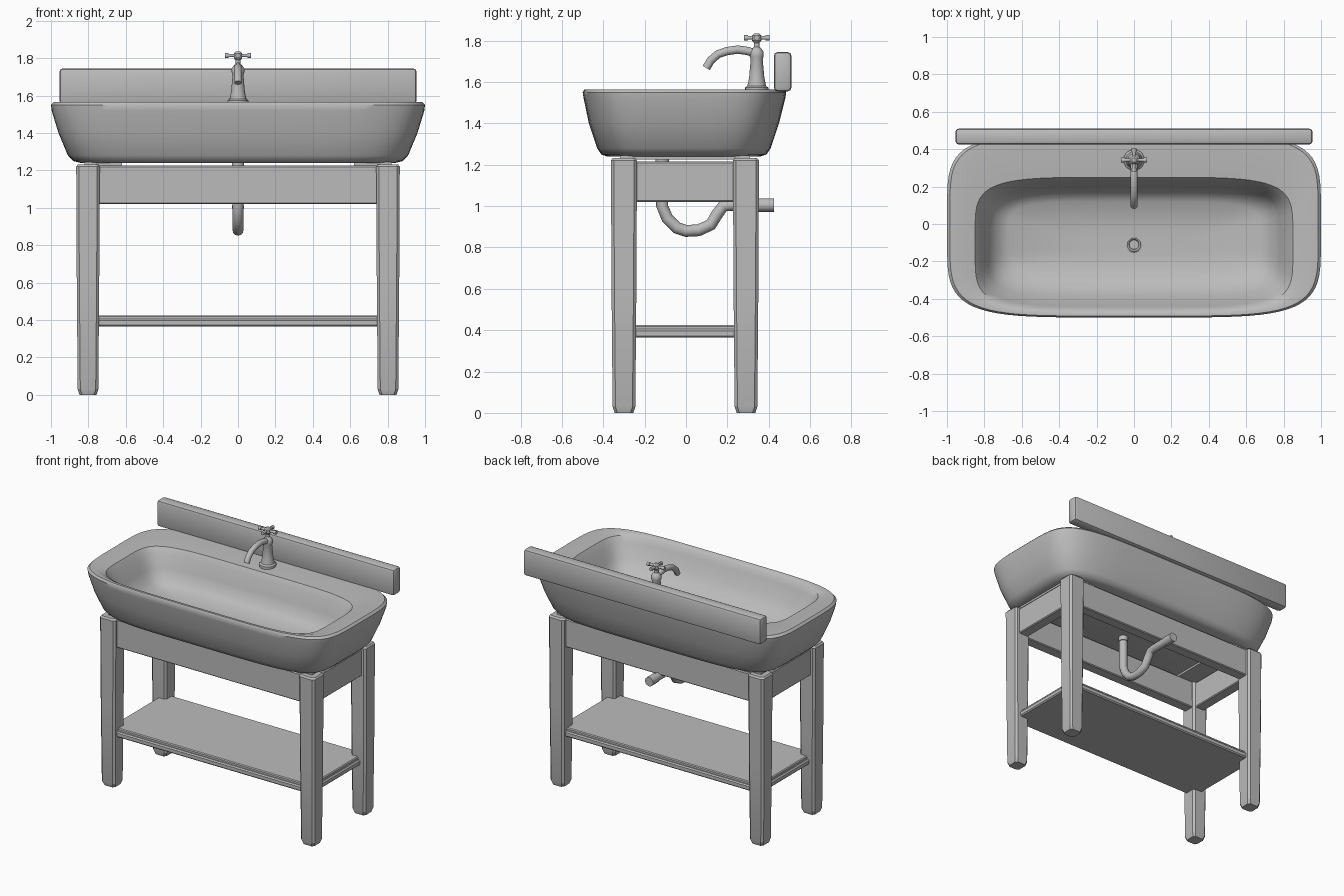
import bpy, bmesh, math
from mathutils import Vector

if "Cube" in bpy.data.objects:
    bpy.data.objects.remove(bpy.data.objects["Cube"], do_unlink=True)

grey = bpy.data.materials.new("plain_grey")
grey.use_nodes = True
grey.diffuse_color = (0.5, 0.5, 0.5, 1)
grey.node_tree.nodes["Principled BSDF"].inputs["Base Color"].default_value = (0.5, 0.5, 0.5, 1)


def finish(name, bm, smooth=None):
    """Turn a bmesh into a named object."""
    bmesh.ops.recalc_face_normals(bm, faces=bm.faces)
    mesh = bpy.data.meshes.new(name)
    bm.to_mesh(mesh)
    bm.free()
    mesh.materials.append(grey)
    obj = bpy.data.objects.new(name, mesh)
    bpy.context.collection.objects.link(obj)
    if smooth:
        bpy.ops.object.select_all(action='DESELECT')
        obj.select_set(True)
        bpy.context.view_layer.objects.active = obj
        bpy.ops.object.shade_smooth_by_angle(angle=math.radians(smooth))
    return obj


def loft(name, rings, smooth=35):
    """Skin a list of closed rings and cap both ends."""
    bm = bmesh.new()
    loops = [[bm.verts.new(p) for p in ring] for ring in rings]
    for a, b in zip(loops, loops[1:]):
        for i in range(len(a)):
            j = (i + 1) % len(a)
            bm.faces.new((a[i], a[j], b[j], b[i]))
    bm.faces.new(loops[0])
    bm.faces.new(loops[-1])
    return finish(name, bm, smooth)


def box(name, lo, hi, bevel=0.0, segments=1, smooth=None):
    bm = bmesh.new()
    bmesh.ops.create_cube(bm, size=1)
    for v in bm.verts:
        v.co = Vector([lo[k] + (v.co[k] + 0.5) * (hi[k] - lo[k]) for k in range(3)])
    if bevel:
        bmesh.ops.bevel(bm, geom=bm.edges[:], offset=bevel, segments=segments,
                        profile=0.5, affect='EDGES')
    return finish(name, bm, smooth)


def tube(name, points, radius, sides=12):
    """Round pipe swept along a path."""
    pts = [Vector(p) for p in points]
    rings = []
    for i, p in enumerate(pts):
        t = (pts[min(i + 1, len(pts) - 1)] - pts[max(i - 1, 0)]).normalized()
        u = t.orthogonal() if abs(t.x) > 0.5 else Vector((1, 0, 0))
        u.normalize()
        w = t.cross(u)
        rings.append([p + radius * (math.cos(a) * u + math.sin(a) * w)
                      for a in (math.tau * k / sides for k in range(sides))])
    return loft(name, rings, 50)


def lathe(name, profile, x, y, sides=20):
    return loft(name, [[(x + r * math.cos(math.tau * k / sides),
                         y + r * math.sin(math.tau * k / sides), z)
                        for k in range(sides)] for r, z in profile])


def oval(z, half, front, back, n=5, count=72):
    """Rounded rectangle ring between front and back."""
    mid, hy, ring = (front + back) / 2, (back - front) / 2, []
    for k in range(count):
        a = math.tau * (k + 0.5) / count
        c, s = math.cos(a), math.sin(a)
        ring.append((half * math.copysign(abs(c) ** (2 / n), c),
                     mid + hy * math.copysign(abs(s) ** (2 / n), s), z))
    return ring


# Basin: outer shell, broad rim, then the hollow
loft("basin", [oval(*r) for r in (
    (1.24, 0.84, -0.38, 0.36), (1.25, 0.88, -0.41, 0.39),
    (1.28, 0.91, -0.43, 0.41), (1.40, 0.96, -0.47, 0.45),
    (1.52, 0.997, -0.495, 0.48), (1.55, 1.0, -0.5, 0.485),
    (1.565, 0.985, -0.492, 0.475), (1.565, 0.93, -0.475, 0.42),
    (1.55, 0.85, -0.455, 0.25), (1.51, 0.82, -0.44, 0.225),
    (1.42, 0.78, -0.39, 0.20), (1.35, 0.74, -0.34, 0.17),
    (1.31, 0.67, -0.26, 0.12), (1.30, 0.30, -0.17, -0.04))], 40)
lathe("drain_ring", [(0.042, 1.295), (0.042, 1.308), (0.036, 1.312),
                     (0.028, 1.308), (0.025, 1.301)], 0, -0.11)

# Backsplash
box("backsplash", (-0.955, 0.425, 1.555), (0.955, 0.51, 1.745), 0.018, 2, 35)

# Tapered legs with chamfered corners, and pads under the basin
for side, sx in (("right", -1), ("left", 1)):
    for end, y in (("front", -0.3), ("back", 0.29)):
        rings = []
        for z, h in ((0, 0.045), (0.03, 0.055), (0.6, 0.06), (1.22, 0.063), (1.232, 0.054)):
            c = h - 0.014
            corner = ((h, c), (c, h), (-c, h), (-h, c), (-h, -c), (-c, -h), (c, -h), (h, -c))
            rings.append([(sx * 0.802 + a, y + b, z) for a, b in corner])
        loft(f"{end}_{side}_leg", rings, 20)
    box(f"{side}_basin_pad", (sx * 0.72 - 0.1, -0.32, 1.225), (sx * 0.72 + 0.1, 0.31, 1.245))

# Apron rails
for end, y in (("front", -0.295), ("back", 0.285)):
    box(f"{end}_apron", (-0.78, y - 0.04, 1.02), (0.78, y + 0.04, 1.225), 0.006)
for side, x in (("right", -0.795), ("left", 0.795)):
    box(f"{side}_apron", (x - 0.04, -0.27, 1.02), (x + 0.04, 0.26, 1.215), 0.006)

# Shelf with a stepped edge
box("shelf_frame", (-0.82, -0.33, 0.365), (0.82, 0.32, 0.405), 0.008)
box("shelf_panel", (-0.805, -0.315, 0.39), (0.805, 0.305, 0.425), 0.006)

# Drain pipe and trap
tube("drain_trap", [(0, y, z) for y, z in (
    (-0.115, 1.26), (-0.115, 1.0), (-0.09, 0.94), (-0.045, 0.895), (0, 0.88),
    (0.06, 0.883), (0.12, 0.91), (0.15, 0.96), (0.18, 1.0), (0.22, 1.005), (0.40, 1.005))], 0.029)
tube("wall_pipe_collar", [(0, 0.35, 1.005), (0, 0.425, 1.005)], 0.033)
lathe("drain_nut", [(0.033, 1.205), (0.033, 1.25)], 0, -0.115)

# Tap: body, spout and cross handle
lathe("tap_body", [(0.056, 1.54), (0.056, 1.573), (0.045, 1.582), (0.037, 1.62),
                   (0.029, 1.71), (0.034, 1.725), (0.034, 1.745), (0.024, 1.76),
                   (0.014, 1.77), (0.014, 1.79), (0.022, 1.80), (0.022, 1.825),
                   (0.012, 1.835)], 0, 0.342)
tube("tap_spout", [(0, y, z) for y, z in (
    (0.345, 1.735), (0.30, 1.75), (0.25, 1.757), (0.20, 1.75),
    (0.155, 1.735), (0.12, 1.705), (0.098, 1.668))], 0.02)
for name, d in (("side_handle_bar", Vector((1, 0, 0))), ("cross_handle_bar", Vector((0, 1, 0)))):
    hub, reach = Vector((0, 0.342, 1.814)), 0.07 if d.x else 0.062
    tube(name, [hub - d * reach, hub + d * reach], 0.009)
    for label, s in (("near", -1), ("far", 1)):
        tube(f"{name}_{label}_knob", [hub + d * s * (reach - 0.02), hub + d * s * reach], 0.013)
